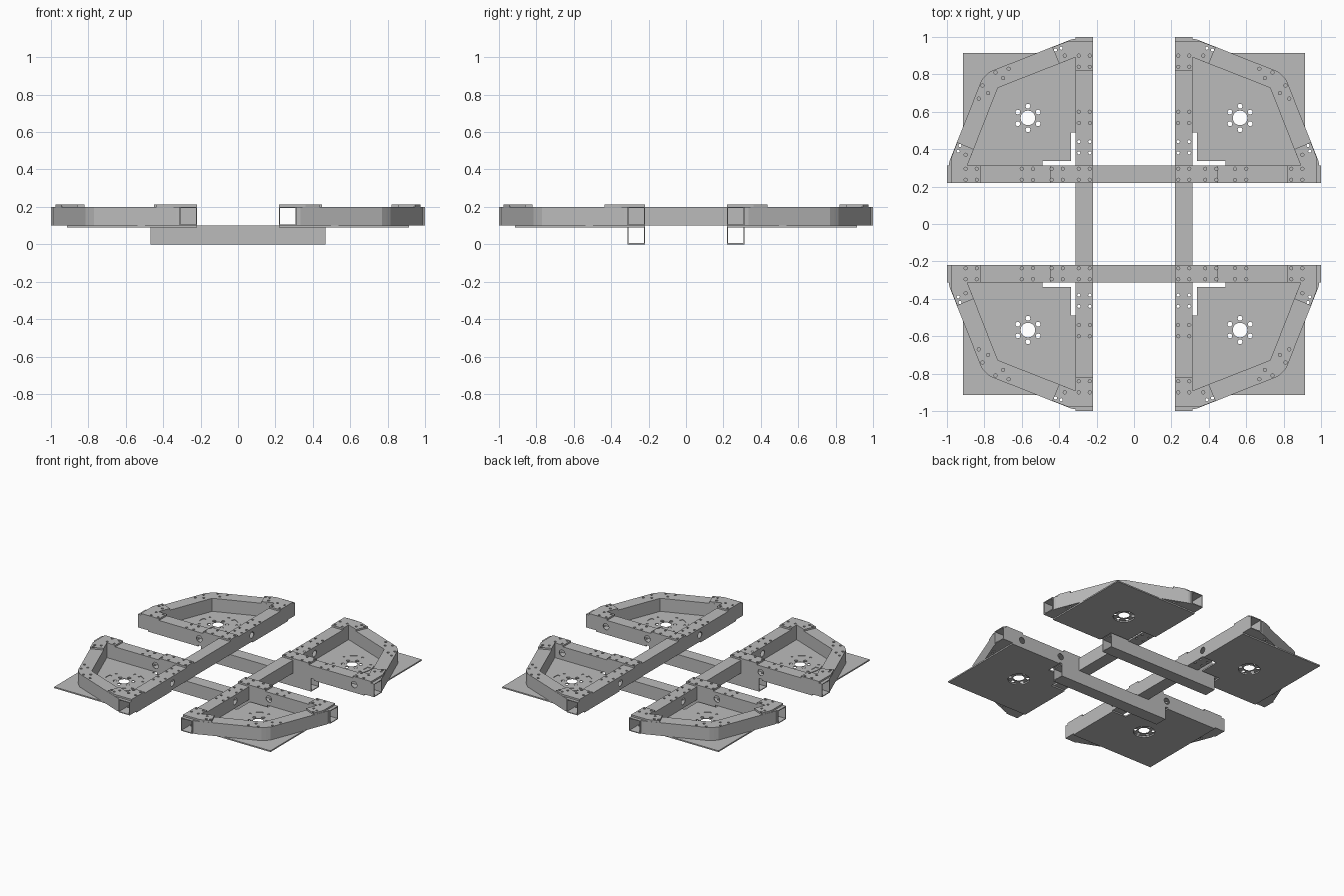
import bpy, bmesh
from math import sin, cos, pi, radians
from mathutils import Matrix, Vector

cube = bpy.data.objects.get("Cube")
if cube:
    bpy.data.objects.remove(cube, do_unlink=True)

GREY = bpy.data.materials.new("plain_grey")
GREY.use_nodes = True
GREY.diffuse_color = (0.5, 0.5, 0.5, 1)
GREY.node_tree.nodes["Principled BSDF"].inputs["Base Color"].default_value = (0.5, 0.5, 0.5, 1)

IN, OUT = 0.218, 0.313       # inner and outer side of the frame tubes
MID = (IN + OUT) / 2
LOW, HIGH = 0.1, 0.2         # height range of the upper frame
WALL = 0.006


def finish(name, bm):
    bmesh.ops.recalc_face_normals(bm, faces=bm.faces)
    mesh = bpy.data.meshes.new(name)
    bm.to_mesh(mesh)
    bm.free()
    mesh.materials.append(GREY)
    obj = bpy.data.objects.new(name, mesh)
    bpy.context.collection.objects.link(obj)
    return obj


def add_prism(bm, pts, z0, z1):
    face = bm.faces.new([bm.verts.new((x, y, z0)) for x, y in pts])
    ext = bmesh.ops.extrude_face_region(bm, geom=[face])
    top = [v for v in ext["geom"] if isinstance(v, bmesh.types.BMVert)]
    bmesh.ops.translate(bm, verts=top, vec=(0, 0, z1 - z0))


def prism(name, pts, z0, z1):
    bm = bmesh.new()
    add_prism(bm, pts, z0, z1)
    return finish(name, bm)


def rect(x0, x1, y0, y1):
    return [(x0, y0), (x1, y0), (x1, y1), (x0, y1)]


def circle(x, y, r, n):
    return [(x + r * cos(2 * pi * i / n), y + r * sin(2 * pi * i / n)) for i in range(n)]


def tube(name, start, end, width, height):
    """Open-ended rectangular tube running along x or y."""
    a, b = Vector(start), Vector(end)
    side = (b - a).normalized().cross(Vector((0, 0, 1)))
    bm = bmesh.new()
    rings = []
    for p in (a, b):
        for inset in (0, WALL):
            w, h = width / 2 - inset, height / 2 - inset
            rings.append([bm.verts.new(p + side * u * w + Vector((0, 0, v * h)))
                          for u, v in ((-1, -1), (1, -1), (1, 1), (-1, 1))])
    for p, q in ((0, 1), (2, 3), (0, 2), (1, 3)):
        for i in range(4):
            j = (i + 1) % 4
            bm.faces.new((rings[p][i], rings[p][j], rings[q][j], rings[q][i]))
    return finish(name, bm)


def cut(obj, cutter):
    mod = obj.modifiers.new("holes", "BOOLEAN")
    mod.operation, mod.solver, mod.object = "DIFFERENCE", "EXACT", cutter
    bpy.context.view_layer.update()
    deps = bpy.context.evaluated_depsgraph_get()
    mesh = bpy.data.meshes.new_from_object(obj.evaluated_get(deps))
    obj.modifiers.clear()
    obj.data = mesh


def drop(cutter):
    bpy.data.objects.remove(cutter, do_unlink=True)


def vertical_cutter(shapes):
    bm = bmesh.new()
    for pts in shapes:
        add_prism(bm, pts, 0.05, 0.25)
    return finish("hole_cutter", bm)


def side_cutter(points, along):
    """Round cross holes through tube side walls."""
    bm = bmesh.new()
    for x, y in points:
        rot = Matrix.Rotation(pi / 2, 4, along)
        bmesh.ops.create_cone(bm, cap_ends=True, segments=20, radius1=0.024, radius2=0.024,
                              depth=0.2, matrix=Matrix.Translation((x, y, 0.15)) @ rot)
    return finish("side_hole_cutter", bm)


def swap(pts):
    return [(y, x) for x, y in pts]


# Hole layout for one quadrant
rows = (IN + 0.018, OUT - 0.018)
arm_holes = [(d, r) for d in (0.38, 0.44, 0.54, 0.6, 0.84, 0.9) for r in rows]
corner_holes = [(a, b) for a in rows for b in rows]
brace_holes = [(0.94, 0.39), (0.9, 0.37), (0.93, 0.42), (0.83, 0.67), (0.78, 0.7), (0.81, 0.74)]
HUB = 0.567

# Outlines for one quadrant
brace = [(0.99, OUT), (0.987, 0.335), (0.815, 0.77), (0.793, 0.793), (0.728, 0.728), (0.891, OUT)]
tip = [(0.82, IN), (0.975, IN), (0.975, 0.36), (0.945, 0.437), (0.857, 0.4), (0.891, OUT), (0.82, OUT)]
base = [(0.49, IN), (0.915, IN), (0.915, 0.915), (IN, 0.915), (IN, 0.49),
        (0.337, 0.49), (0.337, 0.337), (0.49, 0.337)]

# Lower cross beams
for sy, tag in ((-1, "front"), (1, "back")):
    tube(tag + "_lower_beam", (-0.467, sy * MID, 0.05), (0.467, sy * MID, 0.05), OUT - IN, 0.1)

# Long upper rails
rails = {}
for sx, tag in ((-1, "right"), (1, "left")):
    rails[sx] = tube(tag + "_rail", (sx * MID, -1, 0.15), (sx * MID, 1, 0.15), OUT - IN, 0.1)
    cutter = side_cutter([(sx * MID, -0.48), (sx * MID, 0.48)], "Y")
    cut(rails[sx], cutter)
    drop(cutter)
prism("right_rail_inner_wall", rect(-OUT + 0.003, -IN - 0.003, -0.005, 0.005), LOW + 0.003, HIGH - 0.003)

for sx, xtag in ((-1, "right"), (1, "left")):
    for sy, ytag in ((-1, "front"), (1, "back")):
        tag = f"{ytag}_{xtag}_"

        def m(pts):
            return [(sx * x, sy * y) for x, y in pts]

        # Side arm with cross holes
        arm = tube(tag + "arm", (sx * OUT, sy * MID, 0.15), (sx, sy * MID, 0.15), OUT - IN, 0.1)
        spots = [0.48] if sx < 0 else ([0.83] if sy > 0 else [0.48, 0.83])
        cutter = side_cutter([(sx * d, sy * MID) for d in spots], "X")
        cut(arm, cutter)
        drop(cutter)

        # Diagonal braces, end gussets and corner plate
        parts = [arm, rails[sx]]
        parts.append(prism(tag + "outer_brace", m(brace), LOW, HIGH))
        parts.append(prism(tag + "end_brace", m(swap(brace)), LOW, HIGH))
        parts.append(prism(tag + "arm_gusset", m(tip), HIGH, 0.213))
        parts.append(prism(tag + "rail_gusset", m(swap(tip)), HIGH, 0.213))
        parts.append(prism(tag + "corner_plate", m(rect(IN, 0.45, IN, OUT)), HIGH, 0.213))

        # Base plate and hub disc
        plate = prism(tag + "base_plate", m(base), 0.09, LOW)
        disc = prism(tag + "hub_disc", m(circle(HUB, HUB, 0.155, 48)), LOW, 0.104)

        # Bolt holes through the frame and plate
        spots = arm_holes + swap(arm_holes) + corner_holes + brace_holes + swap(brace_holes)
        cutter = vertical_cutter([m(circle(x, y, 0.009, 8)) for x, y in spots])
        for part in parts:
            cut(part, cutter)
        drop(cutter)

        # Large bore in the plate, smaller bore, bolt circles and slots in the disc
        cutter = vertical_cutter([m(circle(HUB, HUB, 0.075, 40))])
        cut(plate, cutter)
        drop(cutter)
        shapes = [m(circle(HUB, HUB, 0.039, 32))]
        for i in range(6):
            a = radians(30 + 60 * i)
            shapes.append(m(circle(HUB + 0.063 * cos(a), HUB + 0.063 * sin(a), 0.013, 12)))
            shapes.append(m(circle(HUB + 0.13 * cos(a), HUB + 0.13 * sin(a), 0.009, 8)))
        for deg in (0, 120, 240):
            arc = [radians(deg + d) for d in (-11, -6, 0, 6, 11)]
            shapes.append(m([(HUB + r * cos(a), HUB + r * sin(a))
                             for r, run in ((0.117, arc), (0.143, arc[::-1])) for a in run]))
        cutter = vertical_cutter(shapes)
        cut(disc, cutter)
        drop(cutter)
